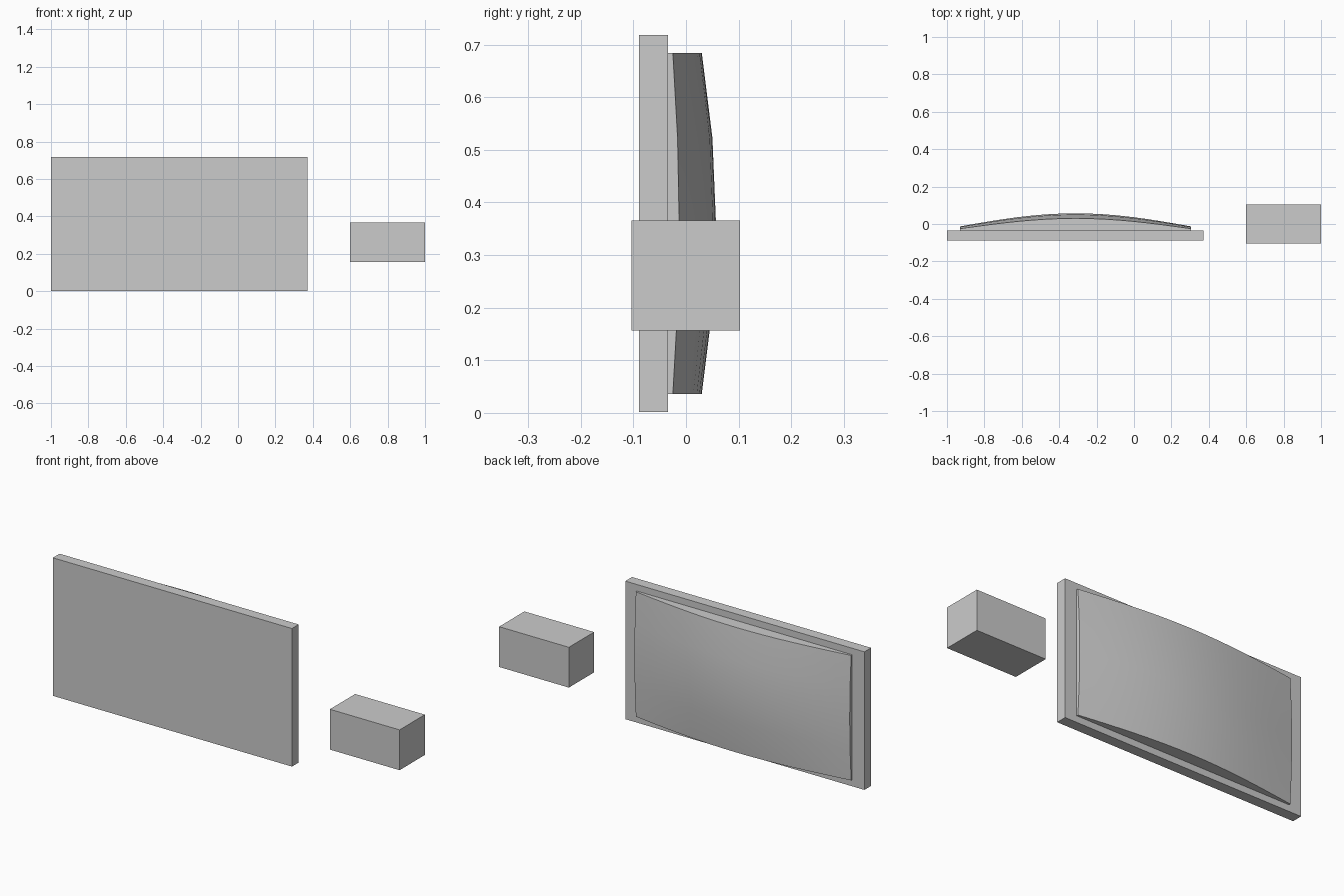
import bpy, bmesh, math

if "Cube" in bpy.data.objects:
    bpy.data.objects.remove(bpy.data.objects["Cube"])

def box(name, x, y, z):
    """Box spanning the given (min, max) ranges."""
    bpy.ops.mesh.primitive_cube_add(size=1, location=[(a + b) / 2 for a, b in (x, y, z)])
    ob = bpy.context.object
    ob.name = name
    ob.scale = [b - a for a, b in (x, y, z)]
    bpy.ops.object.transform_apply(location=False, rotation=False, scale=True)
    return ob

# Flat front panel and the separate block beside it
box("front_panel", (-1, 0.372), (-0.089, -0.034), (0.002, 0.718))
box("side_block", (0.6, 1), (-0.104, 0.103), (0.157, 0.366))

# Bulging back cover: a grid domed towards +y, walled down to the panel
CX, CZ, HX, HZ, BASE = -0.3125, 0.36, 0.6175, 0.324, -0.034
bm = bmesh.new()
bmesh.ops.create_grid(bm, x_segments=16, y_segments=4, size=1)
for v in bm.verts:
    u, w = v.co.x, v.co.y
    px, pz = math.cos(u * math.pi / 2), 1 - w * w
    v.co = (CX + u * HX, -0.025 + 0.012 * pz + px * (0.055 + 0.015 * pz), CZ + w * HZ)
rim = [e for e in bm.edges if e.is_boundary]
walls = bmesh.ops.extrude_edge_only(bm, edges=rim)["geom"]
for v in walls:
    if isinstance(v, bmesh.types.BMVert):
        v.co.y = BASE
bmesh.ops.holes_fill(bm, edges=[e for e in bm.edges if e.is_boundary], sides=0)
bmesh.ops.recalc_face_normals(bm, faces=bm.faces)
mesh = bpy.data.meshes.new("back_cover")
bm.to_mesh(mesh)
bm.free()
cover = bpy.data.objects.new("back_cover", mesh)
bpy.context.collection.objects.link(cover)
bpy.ops.object.select_all(action='DESELECT')
cover.select_set(True)
bpy.context.view_layer.objects.active = cover
bpy.ops.object.shade_smooth_by_angle(angle=math.radians(30))
